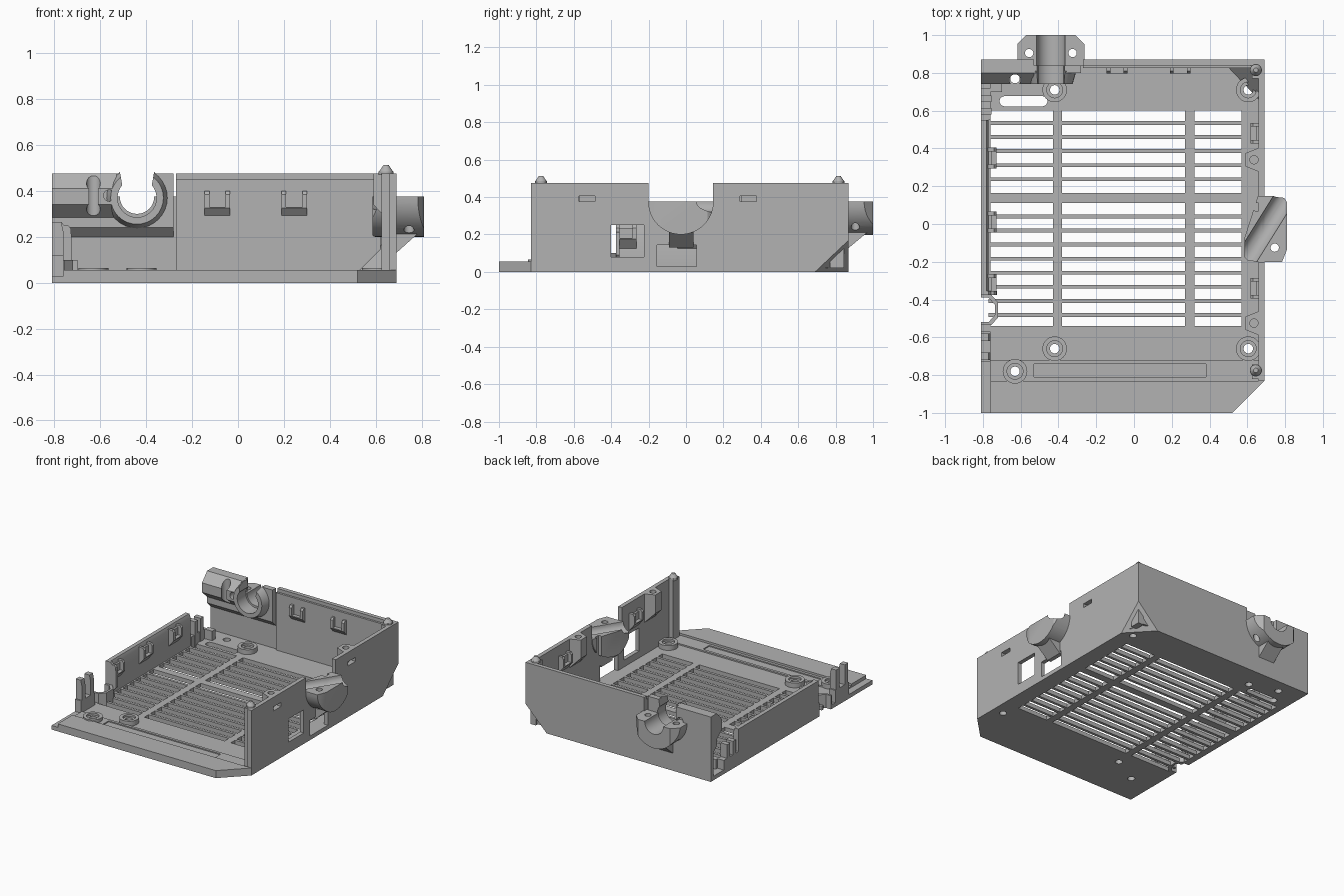
import bpy, bmesh, math
from mathutils import Vector

cube = bpy.data.objects.get("Cube")
if cube:
    bpy.data.objects.remove(cube, do_unlink=True)

grey = bpy.data.materials.new("plain grey")
grey.use_nodes = True
grey.diffuse_color = (0.45, 0.45, 0.45, 1)
grey.node_tree.nodes["Principled BSDF"].inputs["Base Color"].default_value = (0.45, 0.45, 0.45, 1)


def finish(name, bm):
    bmesh.ops.recalc_face_normals(bm, faces=bm.faces)
    mesh = bpy.data.meshes.new(name)
    bm.to_mesh(mesh)
    bm.free()
    mesh.materials.append(grey)
    ob = bpy.data.objects.new(name, mesh)
    bpy.context.collection.objects.link(ob)
    return ob


def prism(name, profile, axis, a, b):
    """Extrude a flat outline along an axis from a to b."""
    place = {"x": lambda p, t: (t, p[0], p[1]),
             "y": lambda p, t: (p[0], t, p[1]),
             "z": lambda p, t: (p[0], p[1], t)}[axis]
    bm = bmesh.new()
    lo = [bm.verts.new(place(p, a)) for p in profile]
    hi = [bm.verts.new(place(p, b)) for p in profile]
    bm.faces.new(lo)
    bm.faces.new(hi[::-1])
    n = len(lo)
    for i in range(n):
        j = (i + 1) % n
        bm.faces.new((lo[i], lo[j], hi[j], hi[i]))
    return finish(name, bm)


def box(name, x0, x1, y0, y1, z0, z1):
    return prism(name, [(x0, y0), (x1, y0), (x1, y1), (x0, y1)], "z", z0, z1)


def hull(name, points):
    bm = bmesh.new()
    for p in points:
        bm.verts.new(p)
    bmesh.ops.convex_hull(bm, input=bm.verts)
    return finish(name, bm)


def rod(name, start, end, r0, r1=None, sides=32):
    start, end = Vector(start), Vector(end)
    bm = bmesh.new()
    bmesh.ops.create_cone(bm, cap_ends=True, segments=sides, radius1=r0,
                          radius2=r0 if r1 is None else r1, depth=(end - start).length)
    turn = (end - start).to_track_quat("Z", "Y").to_matrix()
    bmesh.ops.rotate(bm, verts=bm.verts, matrix=turn)
    bmesh.ops.translate(bm, verts=bm.verts, vec=(start + end) / 2)
    return finish(name, bm)


def arc(cx, cz, r, a0, a1, n=24):
    angles = [math.radians(a0 + (a1 - a0) * i / n) for i in range(n + 1)]
    return [(cx + r * math.cos(t), cz + r * math.sin(t)) for t in angles]


def cut(ob, *cutters):
    """Subtract the cutters and remove them."""
    for c in cutters:
        mod = ob.modifiers.new("cut", "BOOLEAN")
        mod.operation, mod.solver, mod.object = "DIFFERENCE", "EXACT", c
    graph = bpy.context.evaluated_depsgraph_get()
    graph.update()
    mesh = bpy.data.meshes.new_from_object(ob.evaluated_get(graph))
    ob.modifiers.clear()
    ob.data = mesh
    for c in cutters:
        bpy.data.objects.remove(c, do_unlink=True)


def hole(x, y, r=0.025):
    return rod("hole", (x, y, -0.1), (x, y, 0.6), r, sides=24)


FACET = [(0.52, 0.87, 0), (0.69, 0.69, 0), (0.69, 0.87, 0.17)]


def corner():
    return hull("corner", FACET + [(0.9, 0.9, -0.1), (0.5, 1.1, -0.1), (0.9, 0.69, -0.1), (0.9, 0.9, 0.17)])


# Floor with ventilation openings and screw holes
bosses = [(-0.42, 0.71), (0.605, 0.71), (-0.42, -0.66), (0.605, -0.66), (-0.63, -0.78)]
outline = [(-0.81, -1), (0.52, -1), (0.69, -0.83), (0.69, 0.87), (-0.81, 0.87)]
floor = prism("floor", outline, "z", 0, 0.03)
notch = [(-0.9, -0.52), (-0.77, -0.52), (-0.735, -0.48), (-0.735, -0.43), (-0.77, -0.39), (-0.9, -0.39)]
cut(floor, corner(), prism("notch", notch, "z", -0.1, 0.3),
    *[box("vent", a, b, -0.54, 0.60, -0.1, 0.1) for a, b in ((-0.76, -0.43), (-0.38, 0.27), (0.32, 0.57))],
    *[hole(x, y) for x, y in bosses], hole(-0.63, 0.77),
    prism("slot", arc(-0.685, 0.65, 0.027, 90, 270, 8) + arc(-0.485, 0.65, 0.027, -90, 90, 8), "z", -0.1, 0.1))
hull("corner_plate", FACET + [(x - 0.03, y - 0.03, z + 0.03) for x, y, z in FACET])

# Grille bars
bars = [0.535 - 0.0745 * i for i in range(5)] + [0.04 - 0.0745 * i for i in range(8)]
for y in bars:
    box("grille_bar", -0.77, 0.58, y - 0.01, y + 0.01, 0, 0.03)
box("grille_middle_bar", -0.77, 0.58, 0.11, 0.165, 0, 0.03)

# Front lip and shallow groove strip
prism("front_lip", [(-0.76, -1), (0.52, -1), (0.69, -0.83), (0.69, -0.84), (-0.76, -0.84)][:3]
      + [(0.68, -0.83), (-0.76, -0.83)], "z", 0.03, 0.055)
strip = box("groove_strip", -0.76, 0.66, -0.83, -0.72, 0.03, 0.04)
cut(strip, box("groove", -0.53, 0.38, -0.81, -0.74, 0.032, 0.1), hole(-0.63, -0.78))

# Screw bosses
for x, y in bosses:
    ring = rod("screw_boss", (x, y, 0.02), (x, y, 0.065), 0.065)
    cut(ring, hole(x, y), rod("sink", (x, y, 0.05), (x, y, 0.1), 0.042))

# Right-hand side wall with windows, clamp gap and nut slots
side = box("side_wall", 0.66, 0.69, -0.83, 0.87, 0, 0.475)
cut(side, corner(), box("gap", 0.6, 0.8, -0.2, 0.145, 0.375, 0.6),
    box("window", 0.6, 0.8, -0.40, -0.225, 0.08, 0.25),
    box("window", 0.6, 0.8, -0.155, 0.055, 0.025, 0.145),
    *[box("nut", 0.6, 0.8, y - 0.043, y + 0.043, 0.375, 0.405) for y in (-0.53, 0.333)],
    rod("trough", (0.56, -0.24, 0.375), (0.86, 0.24, 0.375), 0.055))

# Back wall
back = box("back_wall", -0.81, 0.66, 0.84, 0.87, 0, 0.475)
cut(back, corner(), box("gap", -0.62, -0.27, 0.8, 0.9, 0.375, 0.6),
    rod("bore", (-0.44, 0.7, 0.37), (-0.44, 1.1, 0.37), 0.08))
box("back_ledge", -0.27, 0.62, 0.825, 0.84, 0.03, 0.45)

# Thickened panel, cable bar and open ring behind the back clamp
panel = prism("clamp_panel", [(0.84, 0.2), (0.80, 0.24), (0.80, 0.475), (0.84, 0.475)], "x", -0.81, -0.28)
bar = prism("cable_bar", [(0.87, 0.475), (0.80, 0.475), (0.74, 0.41), (0.74, 0.34), (0.80, 0.285), (0.87, 0.285)],
            "x", -0.81, -0.53)
ring = rod("clamp_ring", (-0.44, 0.74, 0.37), (-0.44, 0.81, 0.37), 0.115, 0.135)
for part in (panel, bar, ring):
    cut(part, rod("bore", (-0.44, 0.6, 0.37), (-0.44, 1.1, 0.37), 0.085),
        prism("mouth", [(-0.50, 0.40), (-0.38, 0.40), (-0.345, 0.6), (-0.535, 0.6)], "y", 0.6, 1.1))
cut(bar, hole(-0.63, 0.762, 0.03), rod("tie_hole", (-0.56, 0.6, 0.38), (-0.56, 1.0, 0.38), 0.025))

# Back half clamp
clamp = prism("back_clamp", arc(-0.44, 0.375, 0.178, 180, 360), "y", 0.84, 1.0)
cut(clamp, rod("bore", (-0.44, 0.7, 0.375), (-0.44, 1.1, 0.375), 0.075),
    *[hole(x, 0.905, 0.022) for x in (-0.555, -0.325)],
    *[prism("chamfer", [(-0.44 + s * 0.12, 1.01), (-0.44 + s * 0.2, 0.93), (-0.44 + s * 0.2, 1.01)], "z", 0, 0.5)
      for s in (-1, 1)])
prism("back_clamp_rib", [(0.86, 0.12), (0.98, 0.22), (0.86, 0.24)], "x", -0.505, -0.375)

# Side half clamp with a slanted cable trough
clamp = prism("side_clamp", arc(-0.027, 0.375, 0.175, 180, 360), "x", 0.585, 0.81)
cut(clamp, rod("trough", (0.56, -0.24, 0.375), (0.86, 0.24, 0.375), 0.055),
    hole(0.65, 0.09, 0.022), hole(0.745, -0.125, 0.022),
    prism("chamfer", [(0.57, -0.12), (0.66, 0.16), (0.66, 0.3), (0.5, 0.3)], "z", 0, 0.5),
    prism("chamfer", [(0.57, -0.16), (0.66, -0.25), (0.5, -0.25)], "z", 0, 0.5),
    prism("chamfer", [(0.78, -0.21), (0.82, -0.11), (0.85, -0.21)], "z", 0, 0.5),
    prism("chamfer", [(0.78, 0.16), (0.82, 0.1), (0.85, 0.2)], "z", 0, 0.5))
prism("side_clamp_rib", [(0.66, 0.13), (0.69, 0.13), (0.79, 0.22), (0.66, 0.24)], "y", -0.09, 0.04)

# Left side wall, notch collar and cable prongs
wall = [(-0.81, 0.03), (-0.77, 0.03), (-0.77, 0.24), (-0.78, 0.265), (-0.81, 0.265)]
prism("low_wall", wall, "y", -0.36, 0.55)
collar = prism("notch_collar", [(x + (0.015 if x > -0.8 else 0.09), y * 1.0 + (0.015 if y > -0.45 else -0.015))
                                for x, y in notch], "z", 0, 0.1)
cut(collar, prism("notch", notch, "z", -0.1, 0.3))
prong = [(-0.81, 0.02), (-0.76, 0.02), (-0.76, 0.05), (-0.725, 0.09), (-0.725, 0.21), (-0.77, 0.265), (-0.81, 0.265)]
for y in (-0.72, -0.62):
    prism("cable_prong", prong[:2] + [(-0.76, 0.22), (-0.77, 0.265), (-0.81, 0.265)], "y", y, y + 0.04)
box("prong_base", -0.81, -0.76, -0.73, -0.57, 0.02, 0.12)
prism("wall_end", prong, "y", -0.375, -0.355)
for y in (0.58, 0.645):
    box("rear_prong", -0.81, -0.755, y, y + 0.035, 0.02, 0.2)
box("rear_prong_base", -0.81, -0.76, 0.55, 0.72, 0.02, 0.1)
box("rear_stop", -0.76, -0.70, 0.70, 0.74, 0.02, 0.1)


# Snap clips: a wedge block with a centre slot and two ears
def clip(base, along, out, z):
    base, along, out = Vector(base), Vector(along), Vector(out)

    def piece(name, s0, s1, outline):
        hull(name, [base + along * s + out * d + Vector((0, 0, z + h)) for s in (s0, s1) for d, h in outline])
    piece("clip_wedge", -0.055, 0.055, [(-0.01, 0), (0, 0), (0.042, 0.05), (0.042, 0.055), (-0.01, 0.055)])
    for s in (-1, 1):
        piece("clip_ear", s * 0.035, s * 0.055, [(-0.01, 0.05), (0.042, 0.05), (0.042, 0.11), (0.03, 0.125), (-0.01, 0.125)])
    piece("clip_back", -0.04, 0.04, [(-0.01, 0.05), (0.015, 0.05), (0.015, 0.11), (-0.01, 0.11)])


for x in (-0.09, 0.245):
    clip((x, 0.84, 0), (1, 0, 0), (0, -1, 0), 0.275)
for y in (0.35, 0.01, -0.32):
    clip((-0.77, y, 0), (0, 1, 0), (1, 0, 0), 0.125)
for y in (0.48, -0.34):
    clip((0.66, y, 0), (0, 1, 0), (-1, 0, 0), 0.275)

# Screw lugs and locating posts along the side wall
for y in (0.34, -0.525):
    lug = hull("screw_lug", [(0.665, y + s * 0.065, z) for s in (-1, 1) for z in (0.26, 0.475)]
               + [(0.59, y + s * 0.035, z) for s in (-1, 1) for z in (0.34, 0.475)])
    cut(lug, hole(0.635, y, 0.022), box("nut", 0.61, 0.7, y - 0.043, y + 0.043, 0.375, 0.405))
for y in (0.815, -0.775):
    box("post", 0.625, 0.67, y - 0.045, y + 0.03, 0.02, 0.475)
    rod("post_base", (0.645, y, 0.47), (0.645, y, 0.485), 0.032)
    rod("post_tip", (0.645, y, 0.485), (0.645, y, 0.512), 0.03, 0.012)

# Crisp smooth shading on all parts
bpy.ops.object.select_all(action="DESELECT")
for ob in bpy.context.collection.objects:
    if ob.type == "MESH":
        ob.select_set(True)
        bpy.context.view_layer.objects.active = ob
bpy.ops.object.shade_smooth_by_angle(angle=math.radians(30))
